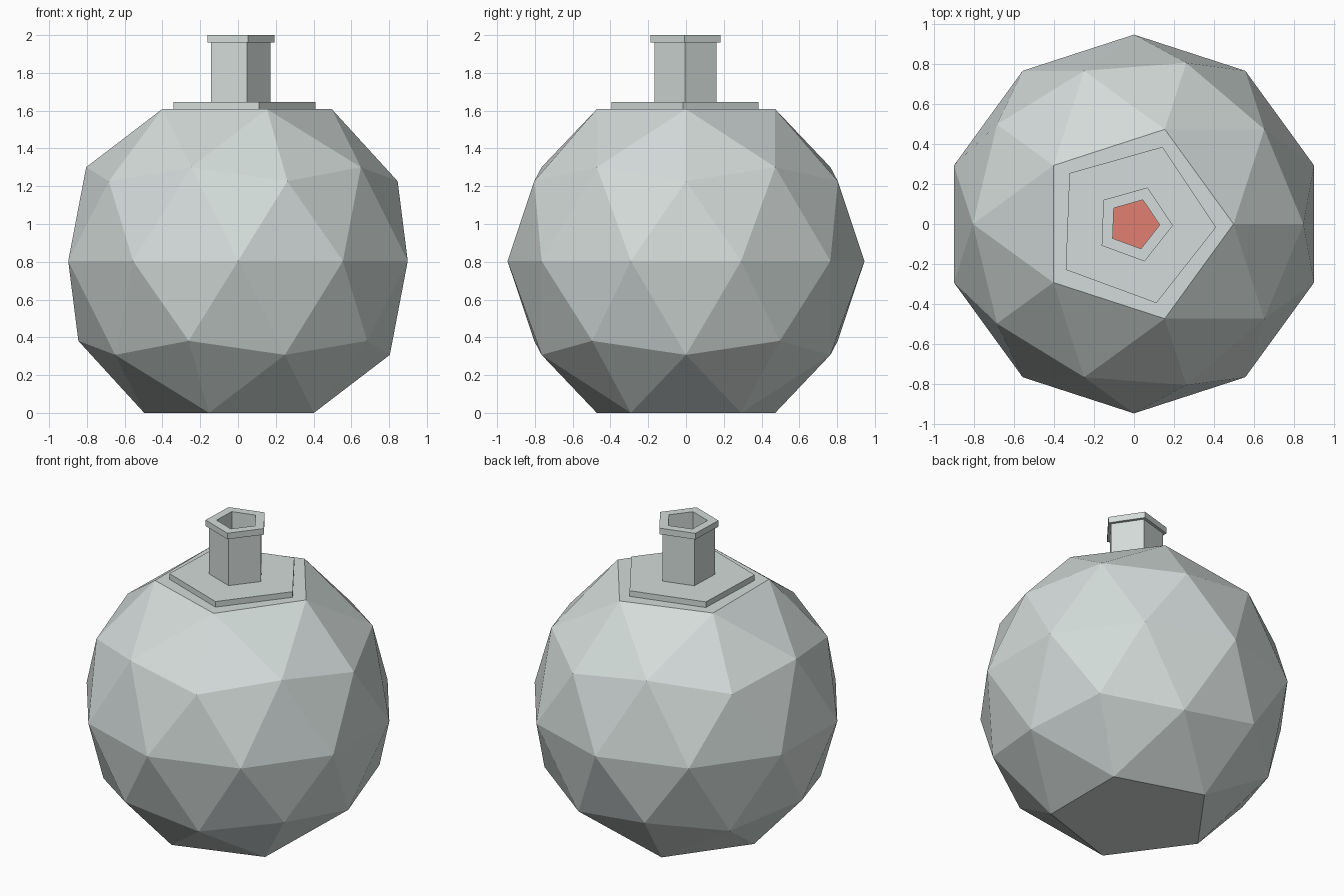
import bpy
import bmesh
from math import radians, cos, sin, pi
from mathutils import Matrix

cube = bpy.data.objects.get("Cube")
if cube:
    bpy.data.objects.remove(cube, do_unlink=True)

SIDES = 5
RADIUS = 0.945
CENTRE = 0.804        # height of the flask's equator
HOLE = 0.128          # bore of the neck
TWIST = radians(-2.2)  # the neck parts sit slightly turned


def material(name, colour):
    mat = bpy.data.materials.new(name)
    mat.use_nodes = True
    mat.diffuse_color = colour
    mat.node_tree.nodes["Principled BSDF"].inputs["Base Color"].default_value = colour
    return mat


glass = material("pale grey glass", (0.65, 0.71, 0.695, 1))
red = material("red liquid", (0.75, 0.21, 0.165, 1))


def add_object(name, bm, mat):
    bmesh.ops.recalc_face_normals(bm, faces=bm.faces)
    mesh = bpy.data.meshes.new(name)
    bm.to_mesh(mesh)
    bm.free()
    mesh.materials.append(mat)
    obj = bpy.data.objects.new(name, mesh)
    bpy.context.collection.objects.link(obj)
    return obj


def flat_ended_ball(radius):
    """Faceted ball with a flat pentagon in place of each pole."""
    bm = bmesh.new()
    bmesh.ops.create_icosphere(bm, subdivisions=2, radius=radius)
    poles = [v for v in bm.verts if abs(v.co.z) > radius * 0.95]
    bmesh.ops.dissolve_verts(bm, verts=poles)
    return bm


def pentagon_tube(name, outer, inner, bottom, top):
    """Five-sided ring with an open bore."""
    bm = bmesh.new()
    profile = [(outer, bottom), (outer, top), (inner, top), (inner, bottom)]
    columns = []
    for i in range(SIDES):
        a = TWIST + 2 * pi * i / SIDES
        columns.append([bm.verts.new((r * cos(a), r * sin(a), z)) for r, z in profile])
    for i in range(SIDES):
        here, there = columns[i], columns[(i + 1) % SIDES]
        for j in range(4):
            k = (j + 1) % 4
            bm.faces.new((here[j], there[j], there[k], here[k]))
    return add_object(name, bm, glass)


# Hollow flask body, opened under the neck
bm = flat_ended_ball(RADIUS)
bm.faces.ensure_lookup_table()
top_face = max(bm.faces, key=lambda f: f.calc_center_median().z)
ring_radius = top_face.verts[0].co.xy.length
bmesh.ops.inset_individual(bm, faces=[top_face],
                           thickness=(ring_radius - HOLE) * cos(pi / SIDES))
bmesh.ops.delete(bm, geom=[top_face], context='FACES')
bmesh.ops.translate(bm, verts=bm.verts, vec=(0, 0, CENTRE))
body = add_object("flask_body", bm, glass)
wall = body.modifiers.new("wall", 'SOLIDIFY')
wall.thickness = 0.025
wall.offset = -1

# Liquid filling the lower half of the flask
bm = flat_ended_ball(RADIUS * 0.95)
cut = bmesh.ops.bisect_plane(bm, geom=bm.verts[:] + bm.edges[:] + bm.faces[:],
                             plane_co=(0, 0, -0.02), plane_no=(0, 0, 1),
                             clear_outer=True)
bmesh.ops.holes_fill(bm, edges=[e for e in bm.edges if e.is_boundary])
bmesh.ops.transform(bm, matrix=Matrix.Translation((0, 0, CENTRE)), verts=bm.verts)
add_object("liquid", bm, red)

# Collar, neck and rim
pentagon_tube("collar", 0.41, HOLE, 1.605, 1.645)
pentagon_tube("neck", 0.172, HOLE, 1.645, 1.96)
pentagon_tube("rim", 0.194, HOLE, 1.96, 2.0)
